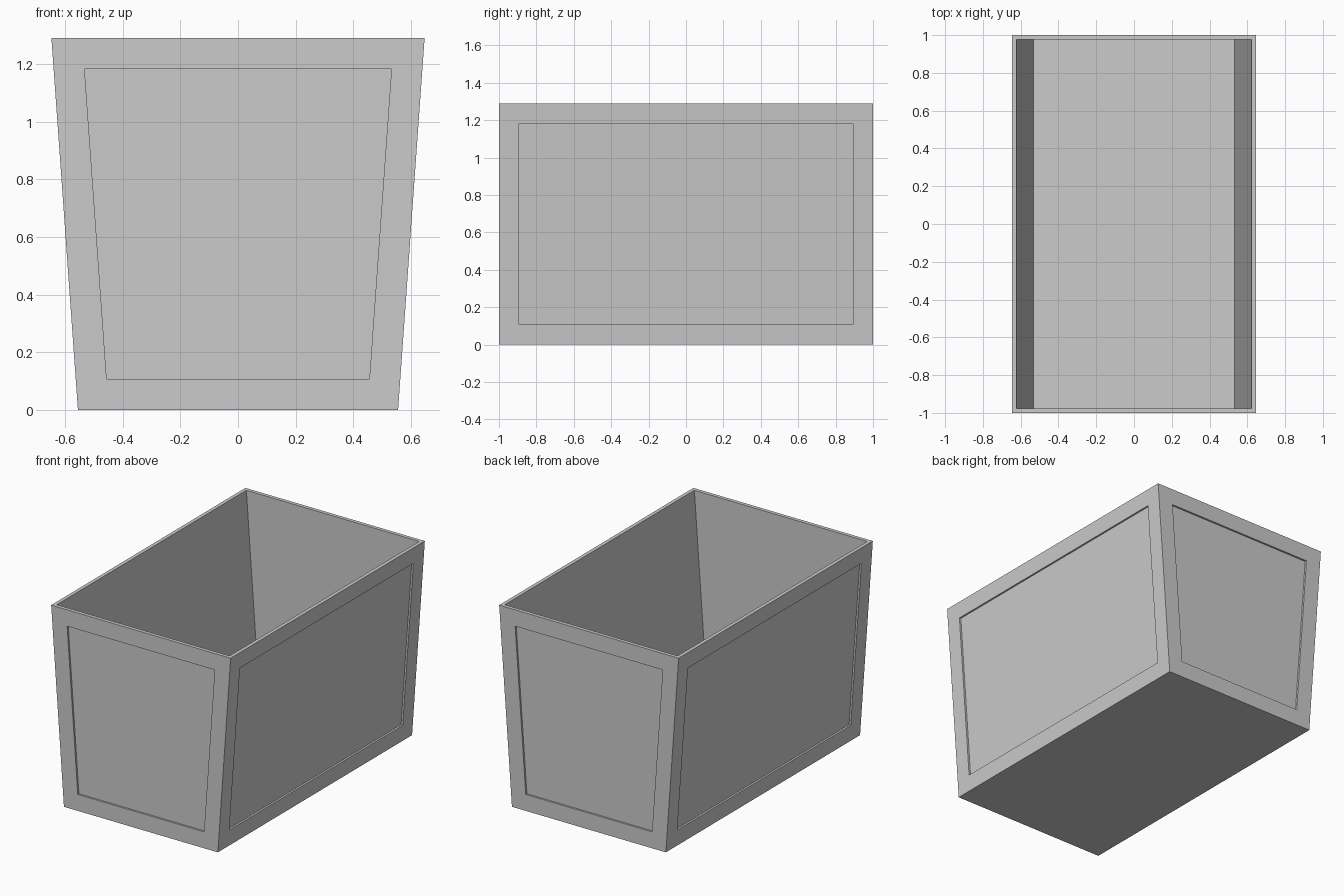
import bpy
import bmesh

if "Cube" in bpy.data.objects:
    bpy.data.objects.remove(bpy.data.objects["Cube"], do_unlink=True)

HEIGHT, HALF_LENGTH = 1.29, 1.0
BOTTOM, TOP = 0.555, 0.647      # half widths of the flared body
WALL, FLOOR = 0.024, 0.024
BORDER, RECESS = 0.107, 0.012
SLOPE = (TOP - BOTTOM) / HEIGHT

# Plain grey material
grey = bpy.data.materials.new("plain_grey")
grey.use_nodes = True
colour = (0.6, 0.6, 0.6, 1)
grey.diffuse_color = colour
grey.node_tree.nodes["Principled BSDF"].inputs["Base Color"].default_value = colour

# Flared body
bm = bmesh.new()
bmesh.ops.create_cube(bm, size=2)
for v in bm.verts:
    v.co.x *= TOP if v.co.z > 0 else BOTTOM
    v.co.y *= HALF_LENGTH
    v.co.z = HEIGHT if v.co.z > 0 else 0
bm.normal_update()
top = max(bm.faces, key=lambda f: f.normal.z)
sides = [f for f in bm.faces if abs(f.normal.z) < 0.5]

# Recessed panel in each wall
bmesh.ops.inset_individual(bm, faces=sides, thickness=BORDER, use_even_offset=True)
for face in sides:
    inward = -face.normal * RECESS
    pushed = bmesh.ops.extrude_discrete_faces(bm, faces=[face])["faces"]
    bmesh.ops.translate(bm, verts=pushed[0].verts, vec=inward)

# Hollow inside, its walls parallel to the outer ones
bmesh.ops.inset_individual(bm, faces=[top], thickness=WALL, use_even_offset=True)
floor = bmesh.ops.extrude_discrete_faces(bm, faces=[top])["faces"][0]
drop = HEIGHT - FLOOR
for v in floor.verts:
    v.co.z = FLOOR
    v.co.x -= drop * SLOPE * (1 if v.co.x > 0 else -1)

bmesh.ops.recalc_face_normals(bm, faces=bm.faces)
mesh = bpy.data.meshes.new("open_planter_box")
bm.to_mesh(mesh)
bm.free()
mesh.materials.append(grey)
box = bpy.data.objects.new("open_planter_box", mesh)
bpy.context.collection.objects.link(box)
